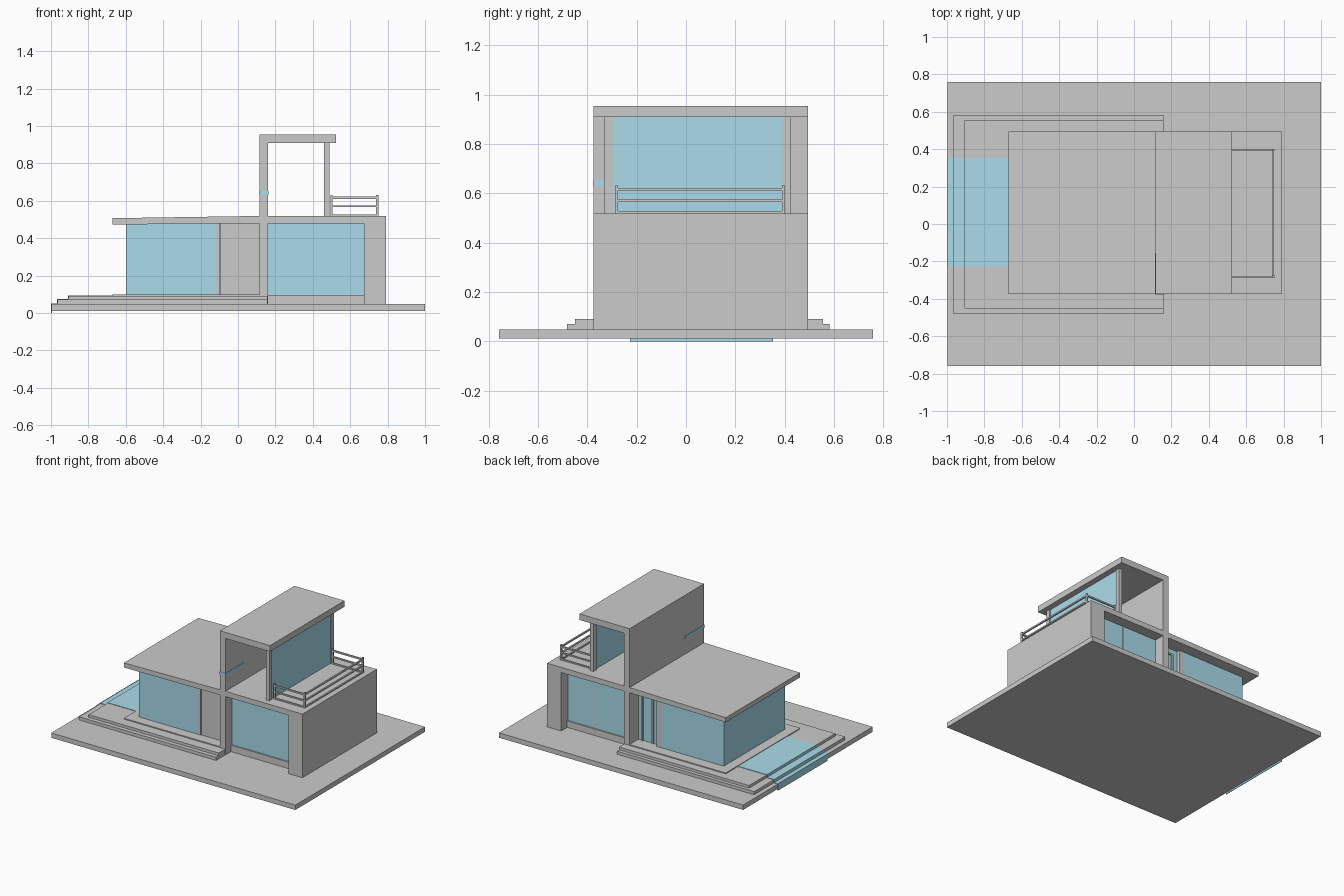
import bpy

glass = bpy.data.materials.new("glass_blue")
glass.diffuse_color = (0.40, 0.72, 0.83, 1)


def prism(name, profile, y0, y1, mat=None):
    """Extrude an x-z outline along y."""
    n = len(profile)
    verts = [(x, y, z) for y in (y0, y1) for x, z in profile]
    faces = [tuple(range(n)), tuple(range(2 * n - 1, n - 1, -1))]
    faces += [(i, i + n, (i + 1) % n + n, (i + 1) % n) for i in range(n)]
    mesh = bpy.data.meshes.new(name)
    mesh.from_pydata(verts, [], faces)
    ob = bpy.data.objects.new(name, mesh)
    bpy.context.collection.objects.link(ob)
    if mat:
        mesh.materials.append(mat)
    return ob


def box(name, x0, x1, y0, y1, z0, z1, mat=None):
    return prism(name, [(x0, z0), (x1, z0), (x1, z1), (x0, z1)], y0, y1, mat)


Y0, Y1 = -0.375, 0.495      # depth of walls and roofs
GF, GB = -0.30, 0.415       # front and back glazing planes
T = 0.012                   # pane thickness

# Ground plate, terrace steps and floors
box("ground_plate", -0.998, 1, -0.758, 0.758, 0.012, 0.048)
box("lower_step", -0.965, 0.158, -0.482, 0.582, 0.048, 0.071)
box("upper_step", -0.906, 0.158, -0.451, 0.556, 0.071, 0.091)
box("left_floor", -0.672, 0.117, Y0, Y1, 0.091, 0.098)
box("right_floor", 0.16, 0.675, GF - 0.01, GB + 0.01, 0.048, 0.096)

# Water running over the steps and off the plate edge
prism("water_cascade", [
    (-0.672, 0.094), (-0.909, 0.094), (-0.909, 0.074), (-0.968, 0.074),
    (-0.968, 0.051), (-1, 0.051), (-1, 0), (-0.995, 0), (-0.995, 0.046),
    (-0.96, 0.046), (-0.96, 0.069), (-0.9, 0.069), (-0.9, 0.088),
    (-0.672, 0.088)], -0.228, 0.353, glass)

# Main walls and roofs
box("tall_wall", 0.115, 0.16, Y0, Y1, 0.048, 0.91)
box("right_wall", 0.675, 0.79, Y0, Y1, 0.048, 0.519)
prism("left_roof", [(-0.672, 0.473), (0.115, 0.48), (0.115, 0.519),
                    (-0.672, 0.507)], Y0, Y1)
box("balcony_slab", 0.16, 0.675, Y0, Y1, 0.48, 0.519)
box("upper_roof", 0.115, 0.525, Y0, Y1, 0.91, 0.955)
box("slit_window", 0.113, 0.162, Y0 - 0.002, -0.155, 0.63, 0.652, glass)

# Left room glazing, entrance wall and post
box("left_front_glass", -0.6, -0.118, GF, GF + T, 0.098, 0.478, glass)
box("left_side_glass", -0.6, -0.6 + T, GF + T, GB - T, 0.098, 0.475, glass)
box("left_back_glass", -0.6, -0.09, GB - T, GB, 0.098, 0.478, glass)
box("front_post", -0.118, -0.098, GF, GF + 0.03, 0.098, 0.48)
box("entrance_wall", -0.094, 0.115, GF + 0.005, GF + 0.03, 0.098, 0.48)
box("back_post", -0.09, -0.05, GB - 0.03, GB, 0.098, 0.48)

# Back door with slim frame
box("back_door_glass", -0.05, 0.115, GB - 0.035, GB - 0.025, 0.098, 0.48, glass)
for x in (-0.01, 0.075):
    box("door_frame_side", x, x + 0.012, GB - 0.04, GB - 0.015, 0.098, 0.44)
box("door_frame_top", -0.01, 0.087, GB - 0.04, GB - 0.015, 0.43, 0.442)

# Right room glazing
box("right_front_glass", 0.16, 0.675, GF, GF + T, 0.096, 0.48, glass)
box("right_back_glass", 0.16, 0.675, GB - T, GB, 0.096, 0.48, glass)
box("right_back_mullion", 0.441, 0.449, GB - T, GB + 0.004, 0.096, 0.48)

# Upper room window wall and posts
box("upper_glass", 0.47, 0.482, -0.298, 0.392, 0.519, 0.91, glass)
for y in (-0.33, 0.392):
    box("upper_post", 0.46, 0.488, y, y + 0.033, 0.519, 0.91)

# Balcony railing
RX, RF, RB, W = 0.738, -0.288, 0.390, 0.011
for z0, z1 in ((0.519, 0.528), (0.566, 0.576), (0.611, 0.622)):
    box("rail_outer", RX, RX + W, RF, RB + W, z0, z1)
    for y in (RF, RB):
        box("rail_side", 0.5, RX, y, y + W, z0, z1)
for y in (RF, RB):
    for x in (0.494, RX):
        box("rail_post", x, x + W + 0.001, y, y + W + 0.001, 0.519, 0.632)
